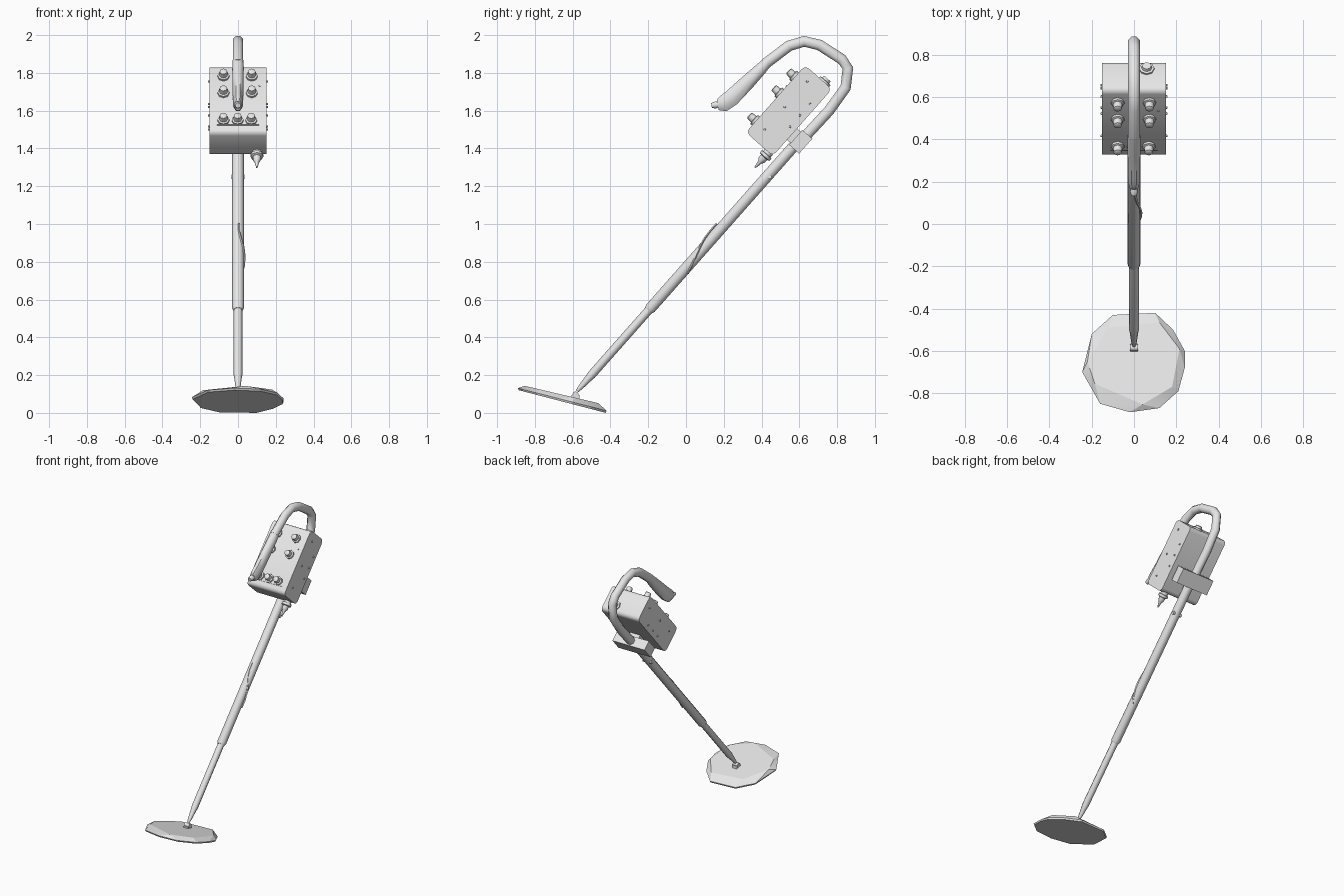
import bpy, bmesh, math
from mathutils import Matrix, Vector

if "Cube" in bpy.data.objects:
    bpy.data.objects.remove(bpy.data.objects["Cube"])

grey = bpy.data.materials.new("light_grey")
grey.diffuse_color = (0.8, 0.8, 0.8, 1)
grey.use_nodes = True
grey.node_tree.nodes["Principled BSDF"].inputs["Base Color"].default_value = grey.diffuse_color

# Shaft frame: local Z runs up the shaft, local -Y faces the user, origin at the box centre
FRAME = Matrix.Translation((0, 0.545, 1.6)) @ Matrix.Rotation(math.radians(-41.5), 4, 'X')
IDENT = Matrix.Identity(4)


def finish(name, bm, matrix=IDENT, angle=35):
    bmesh.ops.recalc_face_normals(bm, faces=bm.faces)
    me = bpy.data.meshes.new(name)
    bm.to_mesh(me)
    bm.free()
    me.transform(matrix)
    for p in me.polygons:
        p.use_smooth = True
    me.set_sharp_from_angle(angle=math.radians(angle))
    me.materials.append(grey)
    ob = bpy.data.objects.new(name, me)
    bpy.context.collection.objects.link(ob)
    return ob


def skin(name, rings, matrix=IDENT, angle=35):
    """Bridge equal-sized rings of points and cap both ends."""
    bm = bmesh.new()
    vs = [[bm.verts.new(p) for p in ring] for ring in rings]
    n = len(vs[0])
    for a, b in zip(vs, vs[1:]):
        for i in range(n):
            j = (i + 1) % n
            bm.faces.new((a[i], a[j], b[j], b[i]))
    bm.faces.new(vs[0])
    bm.faces.new(vs[-1])
    return finish(name, bm, matrix, angle)


def lathe(name, profile, matrix, sides=8):
    rings = [[(r * math.cos(2 * math.pi * i / sides), r * math.sin(2 * math.pi * i / sides), h)
              for i in range(sides)] for r, h in profile]
    return skin(name, rings, matrix, 50)


def tube(name, path, sides=8):
    """Sweep along (y, z, half_width_in_plane, half_width_in_x) points."""
    rings = []
    for k, (y, z, a, b) in enumerate(path):
        p, q = path[max(k - 1, 0)], path[min(k + 1, len(path) - 1)]
        t = Vector((0, q[0] - p[0], q[1] - p[1])).normalized()
        side = Vector((0, -t.z, t.y))
        ring = []
        for i in range(sides):
            w = 2 * math.pi * (i + 0.5) / sides
            ring.append(Vector((b * math.cos(w), y, z)) + side * a * math.sin(w))
        rings.append(ring)
    return skin(name, rings, IDENT, 50)


def block(name, centre, size, bevel=0.0, matrix=FRAME, segments=2):
    bm = bmesh.new()
    bmesh.ops.create_cube(bm, size=1)
    bmesh.ops.scale(bm, vec=size, verts=bm.verts)
    if bevel:
        long_edges = [e for e in bm.edges if abs(e.verts[0].co.x - e.verts[1].co.x) > 1e-4]
        bmesh.ops.bevel(bm, geom=long_edges, offset=bevel, segments=segments,
                        affect='EDGES', profile=0.5)
    bmesh.ops.translate(bm, vec=centre, verts=bm.verts)
    return finish(name, bm, matrix)


def at(x, y, z, rot=0, axis='X'):
    return FRAME @ Matrix.Translation((x, y, z)) @ Matrix.Rotation(math.radians(rot), 4, axis)


# Search coil: a tilted, faceted disc
outer = [(-.10, -.43), (.10, -.42), (.185, -.50), (.24, -.60), (.24, -.68), (.21, -.79),
         (.12, -.87), (-.02, -.89), (-.16, -.85), (-.245, -.70), (-.20, -.52)]
inner = [(-.12, -.49), (.12, -.465), (.215, -.59), (.18, -.77), (.04, -.853),
         (-.185, -.755), (-.22, -.65)]
bm = bmesh.new()
for x, y in outer:
    z = -0.255 * (y + 0.423)
    bm.verts.new((x, y, z + 0.012))
    bm.verts.new((x * 0.98, -0.66 + (y + 0.66) * 0.98, z + 0.001))
for x, y in inner:
    bm.verts.new((x, y, 0.15 - 0.235 * (y + 0.883)))
bmesh.ops.convex_hull(bm, input=bm.verts)
bmesh.ops.dissolve_limit(bm, angle_limit=0.02, verts=bm.verts, edges=bm.edges)
finish("search_coil", bm, IDENT, 15)

# Coil hinge
hinge = Matrix.Translation((0, -0.585, 0.098)) @ Matrix.Rotation(math.pi / 2, 4, 'Y')
lathe("coil_hinge", [(0.016, -0.02), (0.016, 0.02)], hinge)
block("hinge_foot", (0, -0.585, 0.083), (0.035, 0.04, 0.025), matrix=IDENT)

# Shaft
POLE = 0.144
lathe("lower_shaft", [(0.008, -1.855), (0.013, -1.83), (0.02, -1.76), (0.023, -1.74), (0.023, -1.25)],
      at(0, POLE, 0))
lathe("upper_shaft", [(0.025, -1.285), (0.031, -1.27), (0.031, -0.06)], at(0, POLE, 0), 10)
lathe("shaft_pin", [(0.012, -0.035), (0.012, 0.035)], at(0, POLE + 0.012, -0.33, 90, 'Y'))

# Cable lying on the shaft
cable = []
for k in range(7):
    t = k / 6
    w = math.radians(-50 + 130 * min(1, t * 1.3))
    c = (0.034 * math.cos(w), POLE - 0.034 * math.sin(w), -1.0 + 0.3 * t)
    cable.append([(c[0] + 0.006 * math.cos(q), c[1] + 0.006 * math.sin(q), c[2])
                  for q in (0, math.pi / 2, math.pi, math.pi * 1.5)])
skin("shaft_cable", cable, FRAME)

# Curved handle and grip, (y, z) path in the side plane
R = 0.031
bend = [(.60, 1.43), (.757, 1.60), (.845, 1.722), (.857, 1.825), (.825, 1.872),
        (.706, 1.948), (.625, 1.967), (.545, 1.943), (.42, 1.848)]
tube("handle_tube", [(y, z, R, R * 0.95) for y, z in bend])
tube("grip", [(.435, 1.862, .028, .03), (.40, 1.825, .034, .033), (.33, 1.755, .042, .032),
              (.24, 1.667, .048, .03), (.195, 1.635, .046, .027), (.168, 1.63, .03, .02)])
tube("grip_end_knob", [(.18, 1.635, .014, .014), (.155, 1.63, .02, .02), (.135, 1.627, .014, .014)])

# Control box and mounting bar
block("control_box", (0, 0, 0), (0.304, 0.19, 0.474), 0.028, segments=3)
block("mounting_bar", (0, 0.156, -0.082), (0.26, 0.07, 0.105))
block("bar_spacer", (0, 0.11, -0.082), (0.08, 0.05, 0.08))

# Panel details
block("panel_strip", (0, -0.096, -0.185), (0.22, 0.008, 0.006))
knobs = [(x, u) for u in (0.155, 0.037) for x in (-0.077, 0.073)]
knobs += [(x, -0.157) for x in (-0.077, -0.002, 0.07)]
for i, (x, u) in enumerate(knobs):
    lathe(f"knob_{i}", [(0.031, 0), (0.031, 0.014), (0.022, 0.017), (0.02, 0.045), (0.013, 0.049)],
          at(x, -0.093, u, 90), 8)

# Side and panel screws
for s in (-1, 1):
    for i, (y, u) in enumerate([(-0.03, 0.18), (-0.03, 0.0), (-0.03, -0.16),
                                (0.06, 0.1), (0.06, 0.02), (0.06, -0.06)]):
        lathe(f"side_screw_{s}_{i}", [(0.007, 0), (0.005, 0.008)], at(s * 0.15, y, u, 90 * s, 'Y'), 6)
lathe("panel_screw", [(0.006, 0), (0.005, 0.006)], at(0.115, -0.093, 0.09, 90), 6)

# Plug below the box, socket on its top end
lathe("cable_plug", [(0.026, -0.23), (0.026, -0.25), (0.034, -0.252), (0.034, -0.268), (0.022, -0.272),
                     (0.02, -0.295), (0.012, -0.305), (0.004, -0.345)], at(0.1, 0.065, 0))
lathe("top_socket", [(0.036, 0.23), (0.036, 0.246), (0.025, 0.248), (0.022, 0.262)], at(0.06, 0.04, 0))
